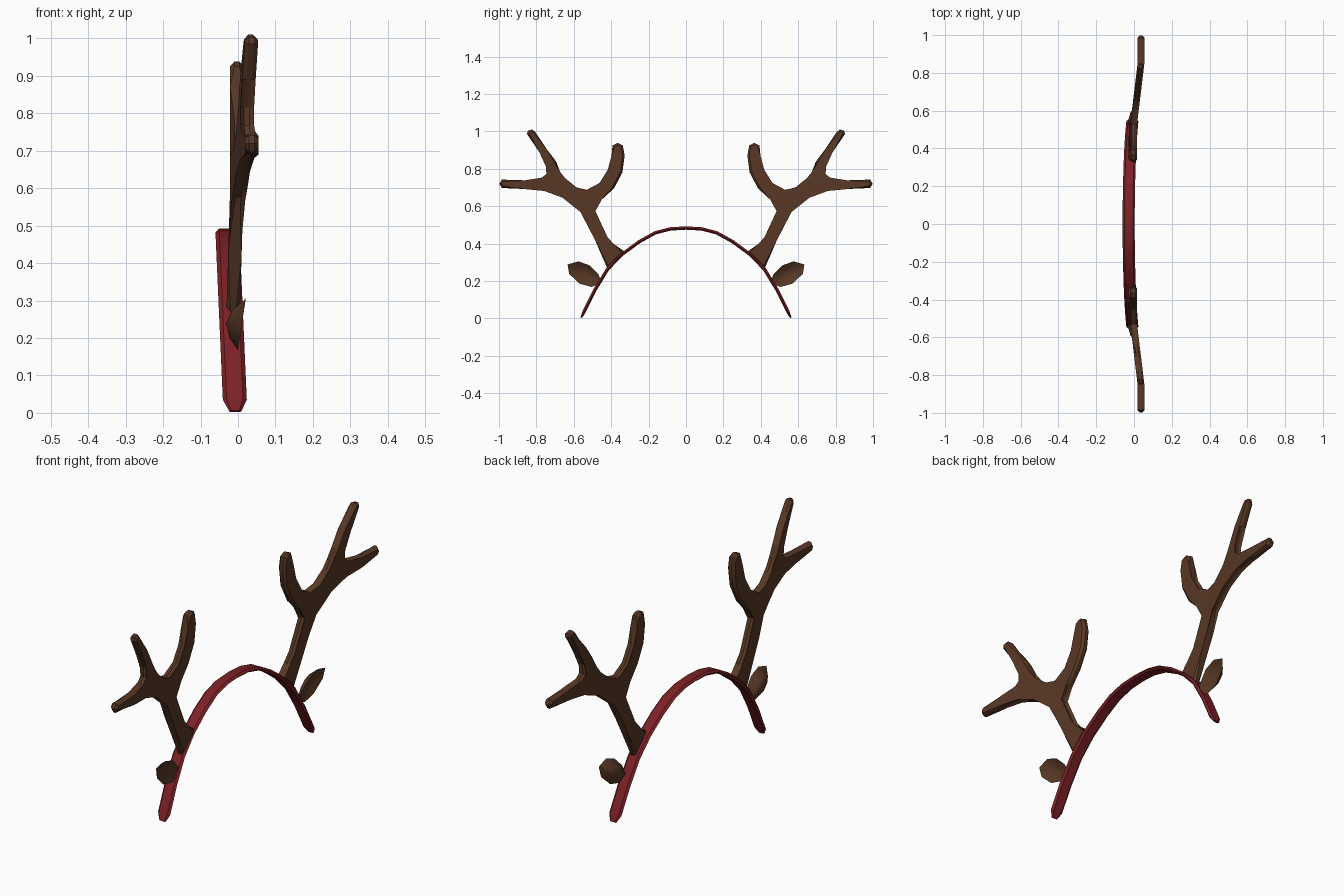
import bpy, bmesh, math
from mathutils import Vector

if "Cube" in bpy.data.objects:
    bpy.data.objects.remove(bpy.data.objects["Cube"], do_unlink=True)


def material(name, colour):
    m = bpy.data.materials.new(name)
    m.use_nodes = True
    m.diffuse_color = colour
    m.node_tree.nodes["Principled BSDF"].inputs["Base Color"].default_value = colour
    return m


BROWN = material("antler brown", (0.1, 0.04, 0.019, 1))
RED = material("band red", (0.2, 0.015, 0.019, 1))


def finish(bm, name, mat, angle):
    bmesh.ops.recalc_face_normals(bm, faces=bm.faces[:])
    me = bpy.data.meshes.new(name)
    bm.to_mesh(me)
    bm.free()
    me.materials.append(mat)
    ob = bpy.data.objects.new(name, me)
    bpy.context.collection.objects.link(ob)
    bpy.ops.object.select_all(action='DESELECT')
    ob.select_set(True)
    bpy.context.view_layer.objects.active = ob
    bpy.ops.object.shade_smooth_by_angle(angle=math.radians(angle))


def bridge(bm, a, b):
    n = len(a)
    for i in range(n):
        bm.faces.new((a[i], a[(i + 1) % n], b[(i + 1) % n], b[i]))


# Headband: flat six-sided section swept along an arch
HALF_ARCH = [(0, .483), (.085, .478), (.165, .457), (.25, .41), (.345, .34),
             (.42, .262), (.488, .15), (.545, .035), (.56, .004)]
path = [(-y, z) for y, z in HALF_ARCH[:0:-1]] + HALF_ARCH
SECTION = [(-.032, 0), (-.022, .009), (.022, .009), (.032, 0), (.022, -.009), (-.022, -.009)]
bm = bmesh.new()
rings = []
for i, (y, z) in enumerate(path):
    a, b = path[max(i - 1, 0)], path[min(i + 1, len(path) - 1)]
    t = Vector((b[0] - a[0], b[1] - a[1])).normalized()
    tip = .5 if i in (0, len(path) - 1) else 1
    cx = -.007 - .044 * z
    rings.append([bm.verts.new((cx + u * tip, y - t.y * v * tip, z + t.x * v * tip))
                  for u, v in SECTION])
for a, b in zip(rings, rings[1:]):
    bridge(bm, a, b)
bm.faces.new(rings[0])
bm.faces.new(rings[-1])
finish(bm, "headband", RED, 40)

# Antler silhouette, from the base up the outer side and back down
ANTLER = [(.42, .265), (.487, .42), (.555, .575), (.66, .645), (.755, .692),
          (.87, .692), (.985, .697), (.998, .72), (.985, .742), (.86, .738),
          (.765, .742), (.735, .768), (.738, .815), (.785, .89), (.85, .985),
          (.846, 1.003), (.822, 1.01), (.805, .995), (.745, .905), (.695, .84),
          (.684, .78), (.655, .742), (.585, .7), (.53, .675), (.455, .715),
          (.408, .79), (.398, .87), (.393, .925), (.365, .938), (.338, .925),
          (.328, .87), (.34, .78), (.385, .695), (.45, .635), (.497, .575),
          (.43, .43), (.395, .39), (.325, .355)]


def antler(name, side):
    bm = bmesh.new()
    half = .018
    low = [bm.verts.new((-half, y, z)) for y, z in ANTLER]
    high = [bm.verts.new((half, y, z)) for y, z in ANTLER]
    bridge(bm, low, high)
    caps = [bm.faces.new(low), bm.faces.new(high)]
    rim = [e for f in caps for e in f.edges]
    bmesh.ops.bevel(bm, geom=rim, offset=.011, segments=1, affect='EDGES', clamp_overlap=False)
    # Cut fold lines, then lean the outer tines and the stem
    for co, no in (((0, .52, 0), (0, 1, 0)), ((0, .85, 0), (0, 1, 0)), ((0, 0, .6), (0, 0, 1))):
        bmesh.ops.bisect_plane(bm, geom=bm.verts[:] + bm.edges[:] + bm.faces[:],
                               plane_co=co, plane_no=no)
    for v in bm.verts:
        out = min(max((v.co.y - .52) / .33, 0), 1)
        down = max(.6 - v.co.z, 0)
        v.co.x += -.003 + .04 * out - .03 * down
        v.co.y *= side
    finish(bm, name, BROWN, 25)


# Ear: thin cupped leaf
EAR = [(.45, .19), (.468, .235), (.515, .283), (.575, .305), (.633, .288),
       (.625, .238), (.568, .185), (.505, .168)]


def ear(name, side):
    bm = bmesh.new()
    cy, cz = .545, .238

    def ring(scale, x_mid):
        pts = []
        for y, z in EAR:
            edge_x = .02 * (z - .17) / .13
            pts.append(bm.verts.new((x_mid + (edge_x - x_mid) * scale ** 2,
                                     side * (cy + (y - cy) * scale), cz + (z - cz) * scale)))
        return pts

    edge = ring(1, 0)
    for depth in (-.032, -.012):
        mid = ring(.55, depth)
        bridge(bm, edge, mid)
        centre = bm.verts.new((depth, side * cy, cz))
        for i in range(len(mid)):
            bm.faces.new((mid[i], mid[(i + 1) % len(mid)], centre))
    finish(bm, name, BROWN, 50)


for label, side in (("front", -1), ("back", 1)):
    antler(label + "_antler", side)
    ear(label + "_ear", side)
